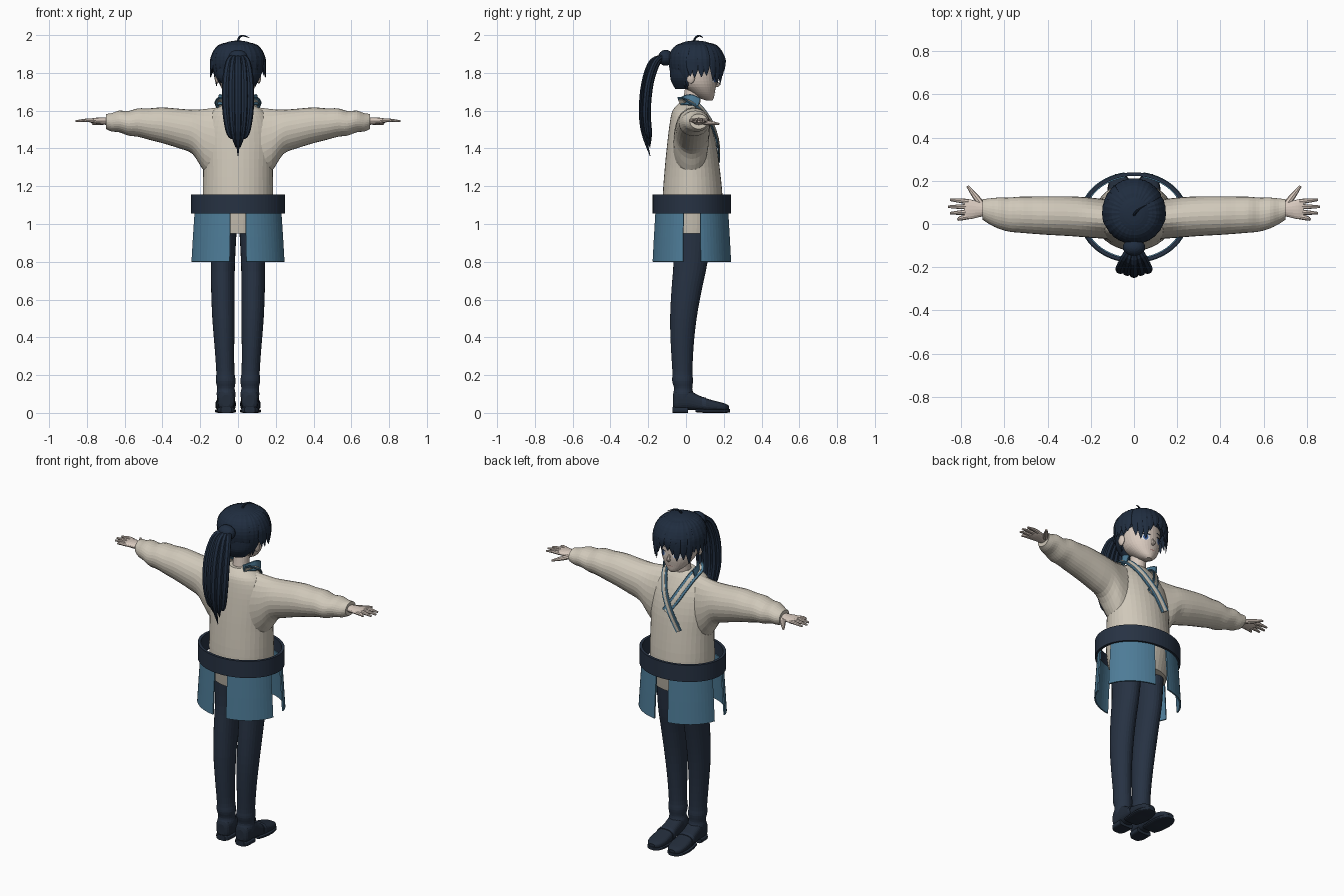
import bpy, bmesh, math, random
from mathutils import Vector

random.seed(4)
old = bpy.data.objects.get("Cube")
if old:
    bpy.data.objects.remove(old)


def material(name, *rgb):
    m = bpy.data.materials.new(name)
    m.use_nodes = True
    m.diffuse_color = (*rgb, 1)
    m.node_tree.nodes["Principled BSDF"].inputs["Base Color"].default_value = (*rgb, 1)
    return m


cream = material("cream cloth", .63, .58, .49)
skin = material("pale skin", .68, .58, .51)
hair = material("blue black hair", .014, .026, .05)
navy = material("navy cloth", .02, .032, .056)
leather = material("dark leather", .016, .025, .042)
blue = material("steel blue cloth", .075, .2, .31)
white = material("eye white", .75, .76, .78)
iris = material("blue iris", .04, .1, .3)
lip = material("muted lip", .4, .2, .18)

made = []


def add(name, bm, mat, mirror=False):
    bmesh.ops.recalc_face_normals(bm, faces=bm.faces[:])
    me = bpy.data.meshes.new(name)
    bm.to_mesh(me)
    bm.free()
    me.materials.append(mat)
    ob = bpy.data.objects.new(name, me)
    bpy.context.collection.objects.link(ob)
    if mirror:
        ob.modifiers.new("Mirror", 'MIRROR').use_mirror_merge = False
    made.append(ob)
    return ob


def dense(rows, k=3):
    """Smooth interpolation between table rows."""
    out = []
    for i in range(len(rows) - 1):
        p = [rows[max(0, min(len(rows) - 1, i + j))] for j in (-1, 0, 1, 2)]
        for s in range(k):
            t = s / k
            out.append([b + t / 2 * (c - a + t * (2 * a - 5 * b + 4 * c - d + t * (3 * (b - c) + d - a)))
                        for a, b, c, d in zip(*p)])
    return out + [list(rows[-1])]


def skin_rings(bm, rings, n=24, power=1):
    """Bridge rings of (centre, u, v) into a closed body."""
    def shape(a):
        return math.copysign(abs(a) ** power, a)
    loops = []
    for c, u, v in rings:
        loops.append([bm.verts.new(c + u * shape(math.cos(math.tau * i / n)) + v * shape(math.sin(math.tau * i / n)))
                      for i in range(n)])
    for p, q in zip(loops, loops[1:]):
        for i in range(n):
            j = (i + 1) % n
            bm.faces.new((p[i], p[j], q[j], q[i]))
    bm.faces.new(loops[0])
    bm.faces.new(loops[-1])


def loft(name, rows, mat, axis=2, mirror=False, n=28, power=1, k=3):
    """Rows: position on axis, two centre values, two radii."""
    bm = bmesh.new()
    ia, ib = [i for i in range(3) if i != axis]
    rings = []
    for pos, ca, cb, ra, rb in dense(rows, k):
        c, u, v = Vector(), Vector(), Vector()
        c[axis], c[ia], c[ib], u[ia], v[ib] = pos, ca, cb, ra, rb
        rings.append((c, u, v))
    skin_rings(bm, rings, n, power)
    return add(name, bm, mat, mirror)


def strand(bm, path, widths, out, flat=1, n=8, power=1, k=4):
    """Tapered lock or band along a smooth path."""
    rows = dense([(*p, w) for p, w in zip(path, widths)], k)
    pts = [Vector(r[:3]) for r in rows]
    rings = []
    for i, p in enumerate(pts):
        t = (pts[min(i + 1, len(pts) - 1)] - pts[max(i - 1, 0)]).normalized()
        side = t.cross(Vector(out)).normalized()
        w = max(rows[i][3], .001)
        thick = flat if power < 1 else w * flat
        rings.append((p, side * w, side.cross(t) * thick))
    skin_rings(bm, rings, n, power)


def front(rows, x, z):
    """Forward surface of a vertical loft."""
    rows = dense(rows)
    for a, b in zip(rows, rows[1:]):
        if a[0] <= z <= b[0]:
            t = (z - a[0]) / (b[0] - a[0])
            _, cx, cy, rx, ry = [p + t * (q - p) for p, q in zip(a, b)]
            return cy + ry * math.sqrt(max(0, 1 - (x / rx) ** 2))


def ball(name, centre, size, mat, mirror=False):
    bm = bmesh.new()
    bmesh.ops.create_uvsphere(bm, u_segments=20, v_segments=12, radius=1)
    for v in bm.verts:
        v.co = Vector(c + a * s for c, a, s in zip(centre, v.co, size))
    return add(name, bm, mat, mirror)


# Tunic body and wide sleeves
tunic = [(.95, 0, .035, .165, .135), (1.06, 0, .035, .182, .155), (1.15, 0, .035, .186, .158),
         (1.3, 0, .033, .185, .145), (1.42, 0, .03, .19, .13), (1.52, 0, .022, .18, .11),
         (1.59, 0, .012, .145, .087), (1.62, 0, .012, .1, .068), (1.64, 0, .015, .062, .05)]
loft("tunic", tunic, cream, n=40)
sleeve = []
for x, low, top, back, fore in [(.1, 1.2, 1.618, -.07, .11), (.18, 1.28, 1.608, -.065, .12),
                                (.24, 1.37, 1.605, -.06, .125), (.31, 1.4, 1.61, -.055, .128),
                                (.4, 1.428, 1.617, -.05, .128), (.47, 1.446, 1.612, -.045, .127),
                                (.53, 1.462, 1.612, -.04, .126), (.58, 1.468, 1.598, -.035, .122),
                                (.63, 1.486, 1.6, -.02, .122), (.67, 1.49, 1.586, .0, .118),
                                (.7, 1.503, 1.583, .02, .115)]:
    sleeve.append((x, (back + fore) / 2, (low + top) / 2, (fore - back) / 2, (top - low) / 2))
loft("sleeve", sleeve, cream, axis=0, mirror=True)

# Hands with spread fingers
loft("palm", [(.68, .067, 1.543, .028, .02), (.72, .067, 1.545, .036, .018),
              (.76, .068, 1.547, .046, .015), (.785, .068, 1.547, .042, .009)],
     skin, axis=0, mirror=True, n=16)
bm = bmesh.new()
for y0, x1, y1 in [(.103, .85, .112), (.08, .86, .08), (.056, .85, .05), (.034, .815, .02)]:
    strand(bm, [(.765, y0, 1.547), (.8, (y0 + y1) / 2, 1.549), (x1, y1, 1.544)],
           (.012, .011, .006), (0, 0, 1), .85)
strand(bm, [(.705, .09, 1.54), (.735, .13, 1.535), (.77, .175, 1.53)], (.016, .014, .006), (0, 0, 1), .85)
add("fingers", bm, skin, True)

# Trousers
loft("trouser_leg", [(.06, .063, -.015, .044, .046), (.1, .063, -.015, .05, .053), (.13, .064, -.015, .046, .048),
                     (.17, .065, -.018, .052, .055), (.22, .067, -.019, .048, .053), (.35, .072, -.02, .052, .06),
                     (.5, .077, -.014, .059, .07), (.65, .08, .003, .062, .08),
                     (.8, .08, .024, .064, .09), (.97, .077, .03, .07, .1)], navy, mirror=True)

# Loafers with a sole, heel and strap
loft("shoe_upper", [(-.07, .063, .065, .022, .03), (-.055, .063, .068, .042, .055), (0, .063, .072, .047, .057),
                    (.05, .064, .058, .047, .044), (.1, .065, .044, .05, .035),
                    (.16, .066, .036, .053, .026), (.205, .067, .03, .043, .02), (.228, .067, .027, .018, .01)],
     leather, axis=1, mirror=True, power=.75)
loft("shoe_sole", [(.05, .065, .013, .044, .009), (.1, .066, .01, .053, .01), (.16, .067, .01, .056, .01),
                   (.21, .067, .01, .043, .01), (.232, .067, .012, .018, .009)],
     leather, axis=1, mirror=True, power=.5)
loft("shoe_heel", [(-.072, .063, .016, .028, .016), (-.05, .063, .016, .044, .016), (.01, .063, .016, .046, .016)],
     leather, axis=1, mirror=True, power=.5)
loft("shoe_strap", [(.085, .065, .05, .052, .035), (.105, .065, .046, .054, .035)],
     navy, axis=1, mirror=True, power=.75)


# Hoop belt and four hanging panels
def arc_panel(name, start, end, levels, thick, mat):
    bm = bmesh.new()
    steps = max(8, int((end - start) / 5))
    grid = []
    for z, rx, ry in levels:
        angles = [math.radians(start + (end - start) * i / steps) for i in range(steps + 1)]
        grid.append([bm.verts.new((rx * math.cos(a), .031 + ry * math.sin(a), z)) for a in angles])
    for p, q in zip(grid, grid[1:]):
        for i in range(steps):
            bm.faces.new((p[i], p[i + 1], q[i + 1], q[i]))
    bmesh.ops.remove_doubles(bm, verts=bm.verts[:], dist=.0001)
    ob = add(name, bm, mat)
    mod = ob.modifiers.new("Thickness", 'SOLIDIFY')
    mod.thickness, mod.offset = thick, 0


arc_panel("belt", 0, 360, [(1.055, .24, .2), (1.155, .24, .2)], .016, navy)
for quarter in range(4):
    margin = (13, 10) if quarter % 2 == 0 else (10, 13)
    arc_panel("skirt_panel", quarter * 90 + margin[0], quarter * 90 + 90 - margin[1],
              [(.8, .249, .207), (.93, .241, .2), (1.08, .231, .191)], .008, blue)

# Neck, head and ears
loft("neck", [(1.56, 0, .02, .06, .05), (1.63, 0, .028, .046, .046), (1.72, 0, .04, .045, .045)], skin)
head = [(1.655, 0, .122, .018, .018), (1.67, 0, .106, .042, .042), (1.7, 0, .085, .073, .068),
        (1.74, 0, .063, .097, .096), (1.8, 0, .048, .107, .112), (1.87, 0, .045, .105, .115),
        (1.93, 0, .045, .06, .07)]
loft("head", head, skin, n=36)
ball("ear", (.11, .025, 1.775), (.012, .022, .032), skin, True)
bm = bmesh.new()
strand(bm, [(0, .15, 1.775), (0, .162, 1.75), (0, .167, 1.737), (0, .148, 1.727)],
       (.004, .008, .011, .004), (0, 1, 0))
add("nose", bm, skin)


# Painted face features following the head surface
def face_patch(name, cx, cz, rx, rz, lift, mat, mirror=True):
    bm = bmesh.new()
    mid = bm.verts.new((cx, front(head, cx, cz) + lift, cz))
    rim = []
    for i in range(16):
        a = math.tau * i / 16
        x, z = cx + rx * math.cos(a), cz + rz * math.sin(a)
        rim.append(bm.verts.new((x, front(head, x, z) + lift, z)))
    for i in range(16):
        bm.faces.new((mid, rim[i], rim[i - 1]))
    add(name, bm, mat, mirror)


face_patch("eye_white", .046, 1.766, .024, .018, .003, white)
face_patch("eye_iris", .045, 1.766, .013, .018, .005, iris)
face_patch("eye_pupil", .045, 1.767, .006, .009, .0065, hair)
face_patch("eye_lash", .047, 1.783, .027, .005, .007, hair)
face_patch("eyebrow", .046, 1.81, .025, .003, .005, hair)
face_patch("mouth", 0, 1.698, .018, .0025, .003, lip, False)

# Hair cap, radial locks and a stray curl
loft("hair_cap", [(1.715, 0, -.012, .06, .045), (1.76, 0, -.005, .1, .075), (1.8, 0, .005, .117, .09),
                  (1.84, 0, .03, .128, .117), (1.87, 0, .047, .134, .137), (1.91, 0, .05, .126, .13),
                  (1.945, 0, .05, .095, .1), (1.965, 0, .05, .05, .055), (1.971, 0, .05, .01, .01)], hair, n=36)
bm = bmesh.new()
for i in range(30):
    deg = i * 12 + random.uniform(-3, 3)
    a = math.radians(deg)
    c, s = math.cos(a), math.sin(a)
    off = abs((deg - 90 + 180) % 360 - 180)
    if off < 28:
        tip, reach = 1.8, 1.02
    elif off < 62:
        tip, reach = 1.745, 1
    elif off < 110:
        tip, reach = 1.79, 1.07
    else:
        tip, reach = 1.735, .72
    tip += random.uniform(-.018, .018)
    depth = .15 if s > 0 else .135
    path = [(c * r * .137, .05 + s * r * depth, z) for r, z in
            ((.2, 1.962), (.72, 1.94), (.97, 1.885), (1.02 if reach > .8 else .93, (1.885 + tip) / 2), (reach, tip))]
    strand(bm, path, (.01, .022, .027, .022, .002), (c, s, .4), .4)
add("hair_locks", bm, hair)
bm = bmesh.new()
strand(bm, [(0, .04, 1.96), (.005, .05, 1.985), (.025, .07, 1.997), (.06, .09, 1.986)],
       (.006, .006, .005, .001), (0, 1, .2))
add("stray_curl", bm, hair)

# Ponytail
ball("hair_bun", (0, -.108, 1.88), (.052, .04, .042), hair)
bm = bmesh.new()
for i in range(9):
    f = (i - 4) / 4
    back = .018 * (1 - abs(f)) if i % 2 == 0 else -.012
    end = 1.36 + .09 * abs(f) + (.03 if i % 2 else 0)
    strand(bm, [(f * .02, -.11, 1.885), (f * .045, -.16 - back, 1.86), (f * .062, -.2 - back, 1.75),
                (f * .062, -.215 - back, 1.6), (f * .045, -.205 - back, 1.48), (f * .022, -.19, end)],
           (.015, .02, .022, .021, .016, .002), (0, -1, .3), .8)
add("ponytail", bm, hair)


# Crossed collar with a pale centre stripe
def collar(name, sign, stops, lift):
    path = [(sign * .07, -.035, 1.65), (sign * .1, .015, 1.652), (sign * .09, .07, 1.622)]
    path += [(sign * x, front(tunic, x, z) + lift, z) for x, z in stops]
    for label, width, thick, mat in (("edge", .026, .004, blue), ("stripe", .012, .0065, cream)):
        bm = bmesh.new()
        strand(bm, path, [width] * len(path), (sign * .35, 1, .3), thick, 8, .4)
        add(name + "_" + label, bm, mat)


collar("collar_under", -1, [(.06, 1.56), (.03, 1.5), (-.02, 1.42)], .004)
collar("collar_over", 1, [(.06, 1.56), (.03, 1.5), (-.02, 1.42), (-.075, 1.33)], .012)
for sign in (-1, 1):
    bm = bmesh.new()
    strand(bm, [(sign * .055, -.03, 1.65), (sign * .1, .02, 1.658), (sign * .1, .07, 1.645)],
           (.02, .03, .022), (sign, .2, .1), .004, 8, .4)
    add("collar_wing", bm, blue)

# Smooth shading with crisp edges
for ob in bpy.context.view_layer.objects:
    ob.select_set(ob in made)
bpy.context.view_layer.objects.active = made[0]
bpy.ops.object.shade_smooth_by_angle(angle=math.radians(42))
